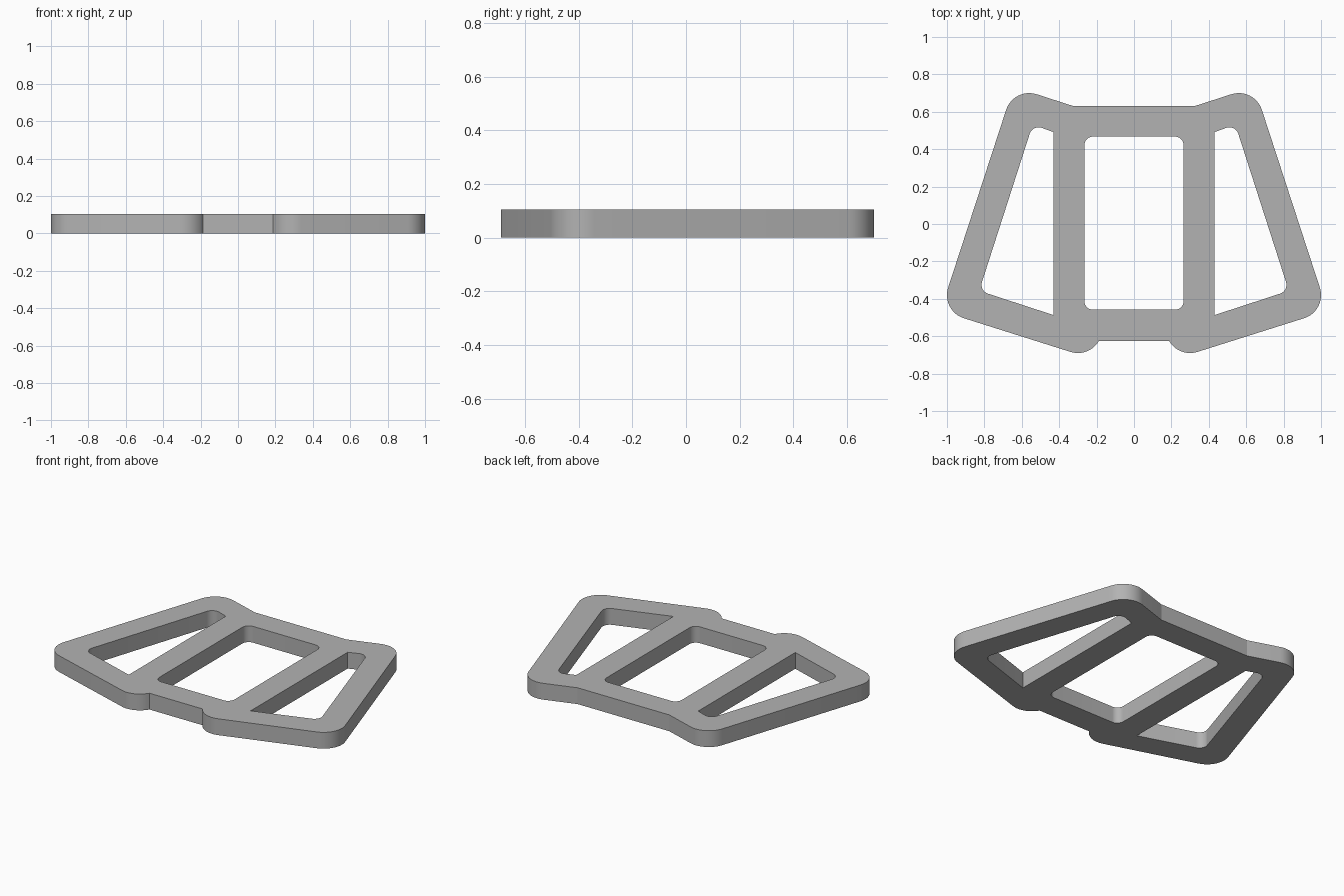
import bpy, bmesh
from math import radians, cos, sin

cube = bpy.data.objects.get("Cube")
if cube:
    bpy.data.objects.remove(cube)

THICKNESS = 0.104
TILT = 18  # slant of the side frames, in degrees


def arc(x, y, r, start, end, steps=12):
    """Points on an arc, angles in degrees."""
    angles = [radians(start + (end - start) * i / steps) for i in range(steps + 1)]
    return [(x + r * cos(a), y + r * sin(a)) for a in angles]


def mirrored(points):
    return [(-x, y) for x, y in reversed(points)]


# Outer edge, left half: notch corner, three rounded corners
outer_half = ([(0.323, 0.63)]
              + arc(0.56, 0.57, 0.13, 90 + TILT, TILT)
              + arc(0.87, -0.38, 0.13, TILT, TILT - 90)
              + arc(0.30, -0.56, 0.13, TILT - 90, -150))
outer = outer_half + mirrored(outer_half)

# Slanted side opening
side = ([(0.43, 0.491)]
        + arc(0.51, 0.467, 0.05, 90 + TILT, TILT)
        + arc(0.765, -0.325, 0.05, TILT, TILT - 90)
        + [(0.43, -0.487)])

# Central rounded rectangle opening
centre_half = (arc(0.22, 0.422, 0.045, 90, 0)
               + arc(0.22, -0.413, 0.045, 0, -90))
centre = centre_half + mirrored(centre_half)

# Fill the outline around the openings and extrude it into a plate
bm = bmesh.new()
edges = []
for loop in (outer, side, mirrored(side), centre):
    verts = [bm.verts.new((x, y, 0)) for x, y in loop]
    edges += [bm.edges.new((verts[i - 1], verts[i])) for i in range(len(verts))]
bmesh.ops.triangle_fill(bm, use_beauty=True, edges=edges)
result = bmesh.ops.extrude_face_region(bm, geom=bm.faces[:])
top = [v for v in result["geom"] if isinstance(v, bmesh.types.BMVert)]
bmesh.ops.translate(bm, verts=top, vec=(0, 0, THICKNESS))
bmesh.ops.recalc_face_normals(bm, faces=bm.faces[:])

mesh = bpy.data.meshes.new("strap_buckle_plate")
bm.to_mesh(mesh)
bm.free()
plate = bpy.data.objects.new("strap_buckle_plate", mesh)
bpy.context.collection.objects.link(plate)

# Plain grey material
grey = bpy.data.materials.new("plain grey")
grey.use_nodes = True
colour = (0.45, 0.45, 0.45, 1)
grey.diffuse_color = colour
grey.node_tree.nodes["Principled BSDF"].inputs["Base Color"].default_value = colour
mesh.materials.append(grey)

# Smooth rounded walls, sharp rims
bpy.ops.object.select_all(action="DESELECT")
plate.select_set(True)
bpy.context.view_layer.objects.active = plate
bpy.ops.object.shade_smooth_by_angle(angle=radians(15))
